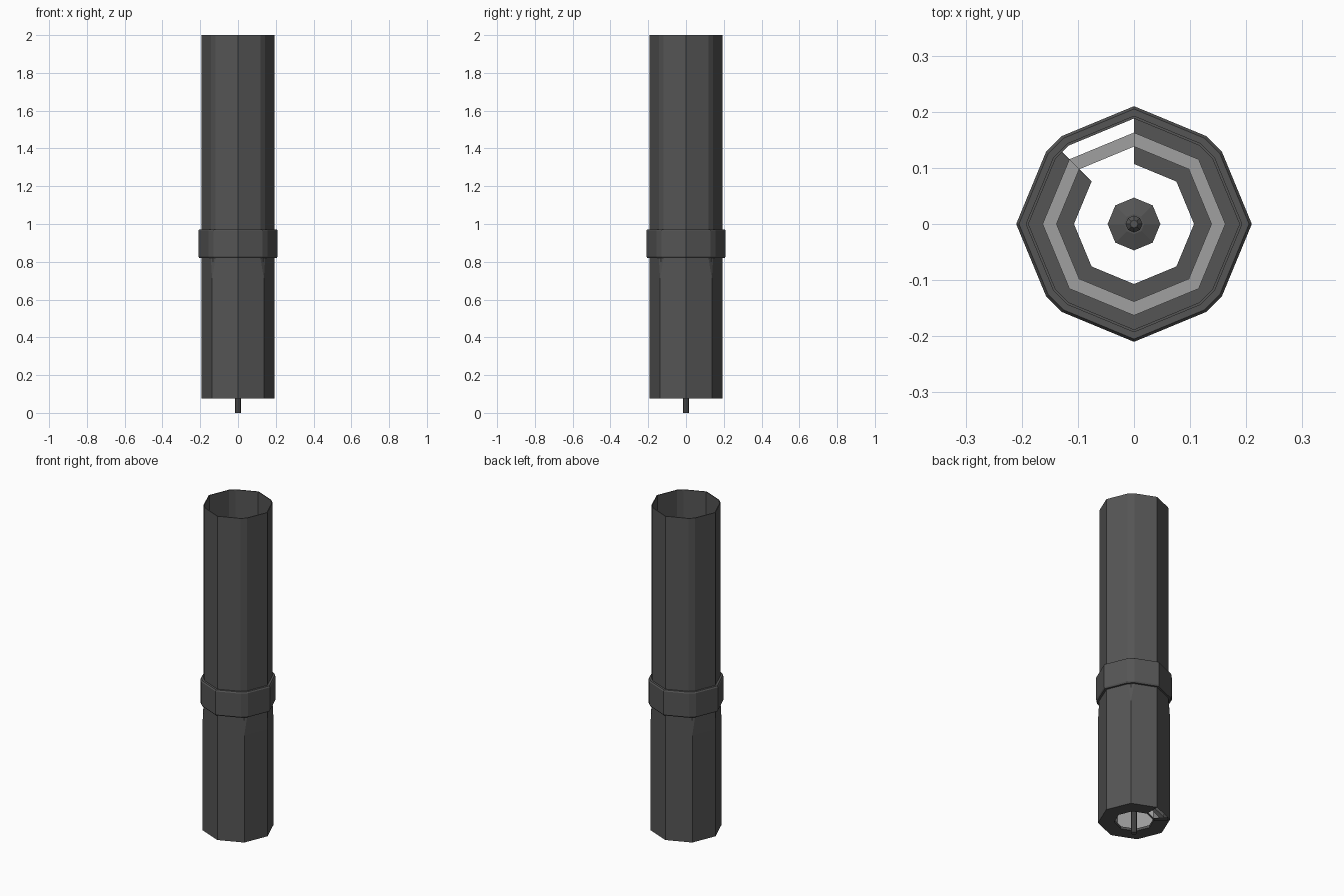
import bpy, bmesh
from math import cos, sin, pi

if "Cube" in bpy.data.objects:
    bpy.data.objects.remove(bpy.data.objects["Cube"])


def material(name, v):
    m = bpy.data.materials.new(name)
    m.diffuse_color = (v, v, v, 1)
    m.use_nodes = True
    m.node_tree.nodes["Principled BSDF"].inputs["Base Color"].default_value = m.diffuse_color
    return m


DARK = material("dark_metal", 0.09)
LIGHT = material("light_metal", 0.35)


def section(r, cut):
    """Octagon points; the four diagonal corners become two points when cut > 0."""
    pts = []
    for k in range(8):
        a = k * pi / 4
        x, y = r * cos(a), r * sin(a)
        if k % 2 == 0:
            pts.append((x, y))
            continue
        for s in (-1, 1):
            b = a + s * pi / 4
            pts.append((x + (r * cos(b) - x) * cut, y + (r * sin(b) - y) * cut))
    return pts


def loft(name, profile, mat, closed=False, caps=False, gap=()):
    """Skin rings of (radius, z, corner cut); gap lists bands with one sector left open."""
    bm = bmesh.new()
    rings = [[bm.verts.new((x, y, z)) for x, y in section(r, c)] for r, z, c in profile]
    n = len(rings)
    for i in range(n if closed else n - 1):
        a, b = rings[i], rings[(i + 1) % n]
        for j in range(12):
            if i in gap and j in (3, 4):
                continue
            k = (j + 1) % 12
            bm.faces.new((a[j], a[k], b[k], b[j]))
    if caps:
        bm.faces.new(rings[0][::-1])
        bm.faces.new(rings[-1])
    bmesh.ops.remove_doubles(bm, verts=bm.verts, dist=0.0002)
    bmesh.ops.recalc_face_normals(bm, faces=bm.faces)
    me = bpy.data.meshes.new(name)
    bm.to_mesh(me)
    bm.free()
    me.materials.append(mat)
    ob = bpy.data.objects.new(name, me)
    bpy.context.collection.objects.link(ob)
    return ob


# long upper barrel, open at the top
loft("upper_barrel", [(0.193, 0.90, 0.13), (0.193, 2.0, 0.13),
                      (0.188, 2.0, 0.13), (0.188, 0.90, 0.13)], DARK, closed=True)

# lower housing with floor ring, one floor sector open
loft("lower_housing", [(0.188, 0.90, 0.13), (0.193, 0.82, 0.13), (0.194, 0.71, 0),
                       (0.194, 0.075, 0), (0.107, 0.075, 0), (0.107, 0.09, 0),
                       (0.188, 0.09, 0), (0.188, 0.90, 0)],
     DARK, gap=(3, 5))

# collar around the joint
loft("collar", [(0.193, 0.82, 0.13), (0.205, 0.82, 0.13), (0.21, 0.828, 0.13),
                (0.21, 0.965, 0.13), (0.205, 0.972, 0.13), (0.193, 0.972, 0.13)],
     DARK, closed=True)

# light inner sleeve standing on the floor ring
loft("inner_sleeve", [(0.163, 0.09, 0), (0.163, 0.75, 0), (0.138, 0.75, 0),
                      (0.138, 0.09, 0)], LIGHT, closed=True, gap=(1,))

# central pin and its thicker core
loft("pin", [(0.015, 0, 0), (0.015, 0.6, 0), (0.007, 0.61, 0)], DARK, caps=True)
loft("pin_core", [(0.047, 0.3, 0), (0.047, 0.55, 0), (0.018, 0.56, 0)], DARK, caps=True)
